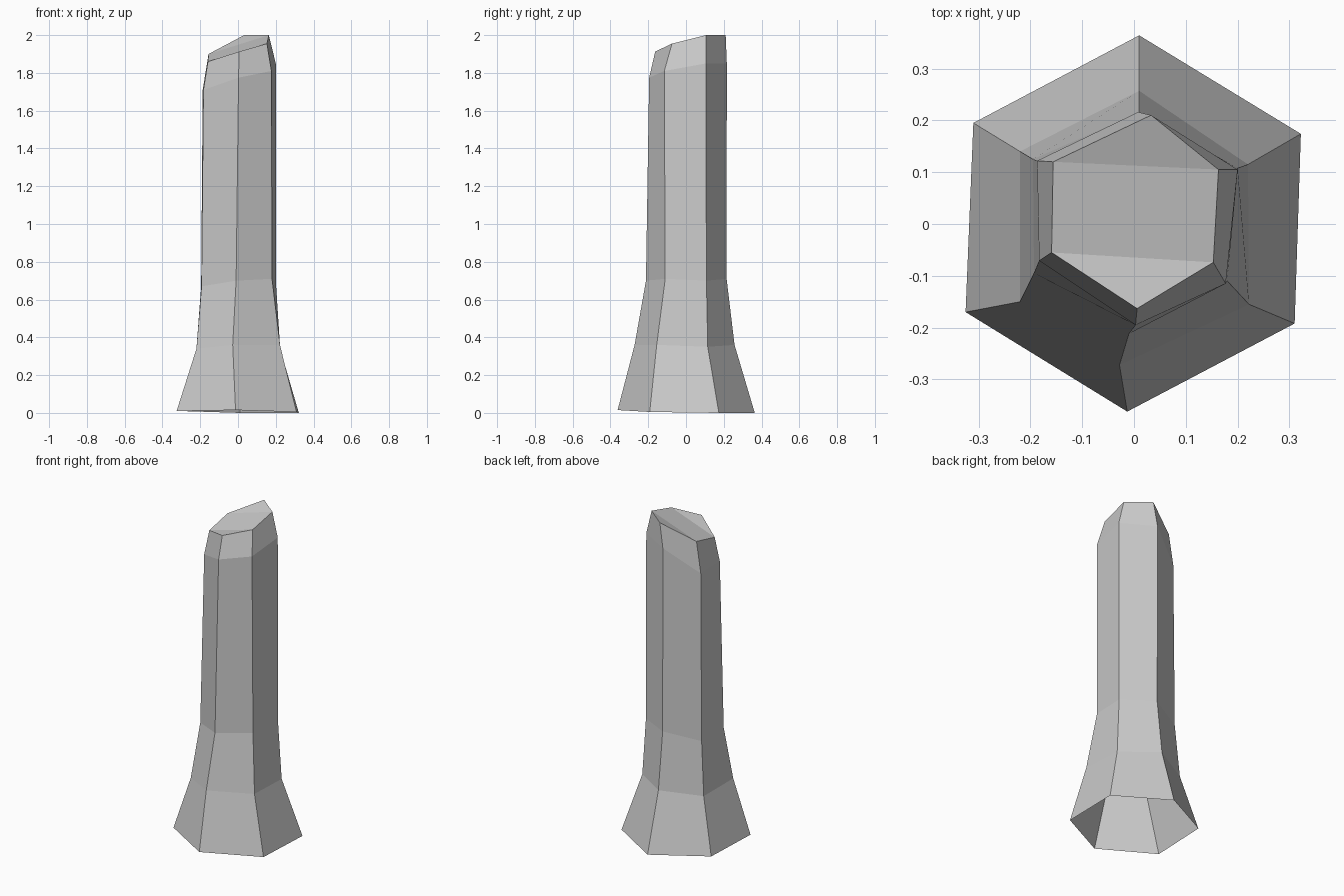
import bpy, bmesh

# Hexagonal cross-sections from ground to top (back, then round to the left side)
rings = [
    # flared foot
    [(-.31, .195, .01), (-.325, -.17, .01), (-.013, -.362, .015),
     (.31, -.192, .005), (.322, .174, 0), (.01, .364, 0)],
    # top of flare
    [(-.22, .14, .34), (-.22, -.15, .34), (-.028, -.272, .36),
     (.222, -.155, .36), (.22, .115, .35), (.01, .257, .36)],
    # start of shaft
    [(-.195, .125, .67), (-.193, -.095, .67), (-.01, -.212, .7),
     (.18, -.11, .71), (.2, .108, .7), (.01, .215, .71)],
    # shoulder
    [(-.187, .122, 1.71), (-.183, -.071, 1.71), (.003, -.195, 1.775),
     (.177, -.115, 1.81), (.2, .105, 1.85), (.008, .216, 1.85)],
    # slanted crown
    [(-.156, .12, 1.9), (-.159, -.055, 1.86), (.006, -.163, 1.913),
     (.153, -.074, 1.955), (.163, .105, 2.0), (.033, .21, 2.0)],
]

# Faceted pillar: bridge the rings, leave the underside open
bm = bmesh.new()
loops = [[bm.verts.new(p) for p in ring] for ring in rings]
for low, high in zip(loops, loops[1:]):
    for i in range(6):
        j = (i + 1) % 6
        bm.faces.new((low[i], low[j], high[j], high[i]))

# Slanted cap
a, b, c, d, e, f = loops[-1]
bm.faces.new((a, e, f))
bm.faces.new((a, b, d, e))
bm.faces.new((b, c, d))

mesh = bpy.data.meshes.new("stone_pillar")
bm.to_mesh(mesh)
bm.free()
pillar = bpy.data.objects.new("stone_pillar", mesh)
bpy.context.collection.objects.link(pillar)
